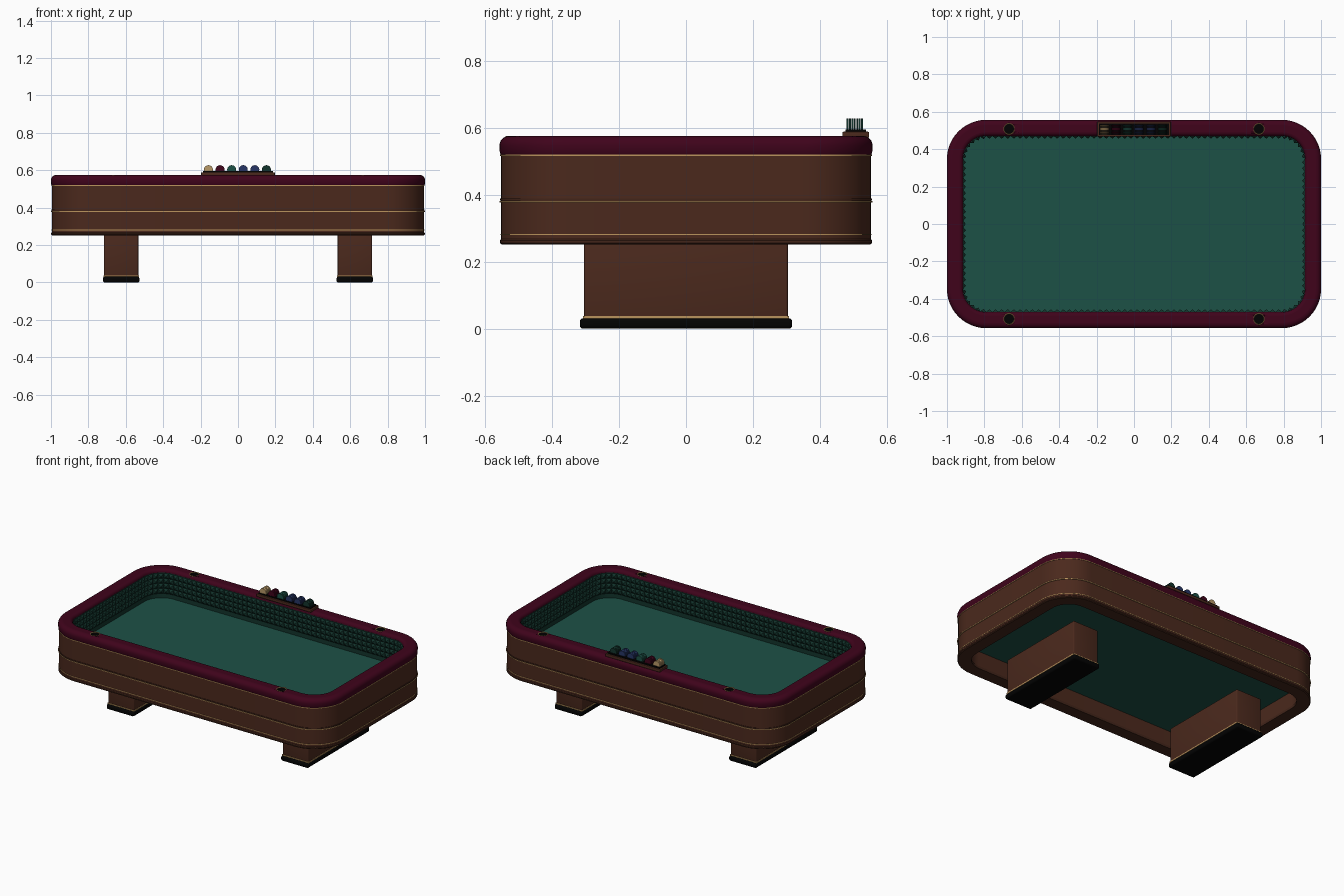
import bpy, bmesh, math
from mathutils import Matrix, Vector

if "Cube" in bpy.data.objects:
    bpy.data.objects.remove(bpy.data.objects["Cube"], do_unlink=True)

HX, HY, R = 1.0, 0.557, 0.21


def material(name, r, g, b):
    m = bpy.data.materials.new(name)
    m.use_nodes = True
    m.diffuse_color = (r, g, b, 1)
    m.node_tree.nodes["Principled BSDF"].inputs["Base Color"].default_value = (r, g, b, 1)
    return m


WOOD = material("walnut", 0.070, 0.022, 0.012)
DARK = material("dark walnut", 0.055, 0.018, 0.010)
MAROON = material("maroon leather", 0.050, 0.001, 0.011)
FELT = material("green felt", 0.012, 0.083, 0.062)
RUBBER = material("dark green rubber", 0.006, 0.034, 0.025)
GOLD = material("gold trim", 0.50, 0.30, 0.11)
BLACK = material("black", 0.0008, 0.0008, 0.0008)
CREAM = material("cream chip", 0.48, 0.32, 0.14)
BLUE = material("blue chip", 0.019, 0.035, 0.13)


def finish(name, bm, mat, smooth=True):
    me = bpy.data.meshes.new(name)
    bm.to_mesh(me)
    bm.free()
    me.materials.append(mat)
    ob = bpy.data.objects.new(name, me)
    bpy.context.collection.objects.link(ob)
    bpy.ops.object.select_all(action='DESELECT')
    ob.select_set(True)
    bpy.context.view_layer.objects.active = ob
    if smooth:
        bpy.ops.object.shade_smooth_by_angle(angle=math.radians(35))
    return ob


def outline(inset, corner=12, along_x=1, along_y=1):
    """Counter-clockwise rounded rectangle, inset from the table edge."""
    r = R - inset
    cx, cy = HX - R, HY - R
    arcs = []
    for q, (sx, sy) in enumerate([(1, 1), (-1, 1), (-1, -1), (1, -1)]):
        arcs.append([Vector((sx * cx + r * math.cos(a), sy * cy + r * math.sin(a)))
                     for a in ((q + i / corner) * math.pi / 2 for i in range(corner + 1))])
    pts = []
    for q in range(4):
        pts += arcs[q]
        a, b = arcs[q][-1], arcs[(q + 1) % 4][0]
        n = along_x if q % 2 == 0 else along_y
        pts += [a.lerp(b, i / n) for i in range(1, n)]
    return pts


def sweep(bm, profile, closed=True, **kw):
    """Carry a profile of (inset, height) around the table."""
    rings = [[bm.verts.new((p.x, p.y, z)) for p in outline(d, **kw)] for d, z in profile]
    pairs = list(zip(rings, rings[1:]))
    if closed:
        pairs.append((rings[-1], rings[0]))
    for lo, hi in pairs:
        for i in range(len(lo)):
            j = (i + 1) % len(lo)
            bm.faces.new((lo[i], lo[j], hi[j], hi[i]))
    bm.normal_update()
    return rings


def ring(name, profile, mat, **kw):
    bm = bmesh.new()
    sweep(bm, profile, **kw)
    return finish(name, bm, mat)


def band(name, d0, d1, z0, z1, mat):
    return ring(name, [(d0, z0), (d0, z1), (d1, z1), (d1, z0)], mat)


def box(name, lo, hi, mat, bevel=0.0):
    bm = bmesh.new()
    lo, hi = Vector(lo), Vector(hi)
    size = hi - lo
    bmesh.ops.create_cube(bm, size=1, matrix=Matrix.Translation((lo + hi) / 2)
                          @ Matrix.Diagonal((*size, 1)))
    if bevel:
        bmesh.ops.bevel(bm, geom=bm.edges[:], offset=bevel, segments=3,
                        profile=0.5, affect='EDGES')
    return finish(name, bm, mat)


def cylinder(bm, radius, depth, matrix, sides=24):
    bmesh.ops.create_cone(bm, cap_ends=True, segments=sides, radius1=radius,
                          radius2=radius, depth=depth, matrix=matrix)


# Wooden cabinet walls and mouldings
band("cabinet_wall", 0.005, 0.08, 0.266, 0.52, WOOD)
ring("bottom_moulding", [(0.006, 0.252), (0.001, 0.256), (0.001, 0.263), (0.005, 0.268),
                         (0.084, 0.268), (0.084, 0.252)], DARK)
band("middle_moulding", 0.002, 0.01, 0.382, 0.389, DARK)

# Gold inlay lines around the cabinet
for label, z, d in (("lower", 0.281, 0.003), ("middle", 0.379, 0), ("upper", 0.518, 0.002)):
    band(label + "_gold_line", d, 0.01, z - 0.002, z + 0.002, GOLD)

# Padded rail with rounded shoulders
pad, inner = 0.028, 0.086
shoulder = [(pad - pad * math.cos(a), 0.547 + pad * math.sin(a))
            for a in (i * math.pi / 12 for i in range(7))]
lip = [(inner - 0.02 + 0.02 * math.sin(a), 0.555 + 0.02 * math.cos(a))
       for a in (i * math.pi / 10 for i in range(6))]
rail = ring("padded_rail", [(0.004, 0.52), (0.001, 0.526)] + shoulder + lip + [(inner, 0.52)],
            MAROON, along_x=23)

# Cup wells sunk into the rail
cup_spots = [(sx * 0.668, sy * 0.508) for sx in (1, -1) for sy in (1, -1)]
bm = bmesh.new()
for x, y in cup_spots:
    cylinder(bm, 0.028, 0.06, Matrix.Translation((x, y, 0.57)), 32)
cutter = finish("cup_well_cutter", bm, BLACK)
cutter.hide_render = True
cut = rail.modifiers.new("cup_wells", 'BOOLEAN')
cut.operation, cut.solver, cut.object = 'DIFFERENCE', 'EXACT', cutter
bpy.context.view_layer.objects.active = rail
bpy.ops.object.modifier_apply(modifier=cut.name)
bpy.data.objects.remove(cutter, do_unlink=True)
for face in rail.data.polygons:
    if face.normal.z > 0.999:
        face.use_smooth = False

# Black cup linings with gold rims
for i, (x, y) in enumerate(cup_spots):
    bm = bmesh.new()
    cylinder(bm, 0.0275, 0.033, Matrix.Translation((x, y, 0.5575)), 32)
    bm.normal_update()
    bmesh.ops.delete(bm, geom=[f for f in bm.faces if f.normal.z > 0.9], context='FACES_ONLY')
    bmesh.ops.reverse_faces(bm, faces=bm.faces[:])
    finish(f"cup_lining_{i + 1}", bm, BLACK)
    bpy.ops.mesh.primitive_torus_add(location=(x, y, 0.573), major_radius=0.0285,
                                     minor_radius=0.0028, major_segments=32, minor_segments=8)
    rim = bpy.context.object
    rim.name = f"cup_rim_{i + 1}"
    rim.data.materials.append(GOLD)
    bpy.ops.object.shade_smooth_by_angle()

# Playing bed
bm = bmesh.new()
low, high = sweep(bm, [(0.079, 0.37), (0.079, 0.392)], closed=False)
bm.faces.new(high)
bm.faces.new(low[::-1])
finish("felt_bed", bm, FELT)

# Inner wall lining studded with rows of pyramids
band("inner_wall_lining", 0.079, 0.0865, 0.39, 0.555, RUBBER)
bm = bmesh.new()
sweep(bm, [(0.087, 0.55 - i * 0.0325) for i in range(5)], closed=False,
      corner=6, along_x=48, along_y=21)
bmesh.ops.poke(bm, faces=bm.faces[:], offset=0.014)
finish("studded_inner_wall", bm, RUBBER, smooth=False)

# Two pedestal legs on black plinths
for side, s in (("left", 1), ("right", -1)):
    c = s * 0.625
    box(side + "_leg", (c - 0.092, -0.304, 0.03), (c + 0.092, 0.304, 0.262), WOOD, 0.006)
    box(side + "_leg_gold_band", (c - 0.095, -0.307, 0.03), (c + 0.095, 0.307, 0.038), GOLD)
    box(side + "_plinth", (c - 0.098, -0.317, 0), (c + 0.098, 0.317, 0.031), BLACK, 0.010)

# Chip rack on the back rail
rack_y = 0.507
box("chip_rack", (-0.197, rack_y - 0.04, 0.570), (0.197, rack_y + 0.04, 0.588), WOOD, 0.003)
box("chip_rack_lining", (-0.187, rack_y - 0.031, 0.58), (0.187, rack_y + 0.031, 0.595), BLACK)

# Rows of chips standing on edge
turn = Matrix.Rotation(math.pi / 2, 4, 'X')
for i, mat in enumerate((CREAM, MAROON, FELT, BLUE, BLUE, RUBBER)):
    bm = bmesh.new()
    for k in range(7):
        spot = ((i - 2.5) * 0.062 - 0.003, rack_y - 0.003 + (k - 3) * 0.0072, 0.603)
        cylinder(bm, 0.024, 0.0054, Matrix.Translation(spot) @ turn)
    finish(f"chip_row_{i + 1}", bm, mat)
